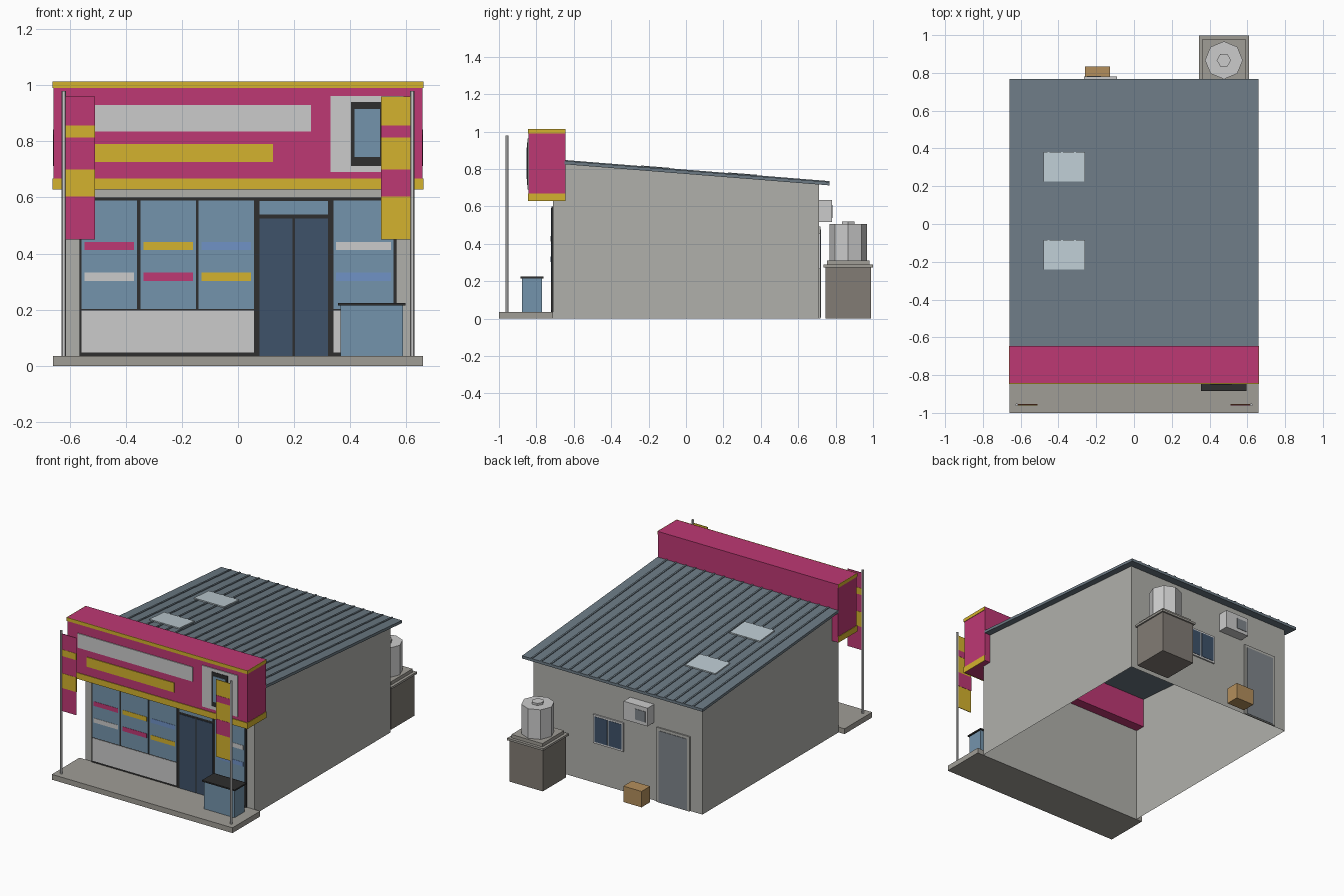
import bpy
from math import pi

if "Cube" in bpy.data.objects:
    bpy.data.objects.remove(bpy.data.objects["Cube"])


def material(name, r, g, b):
    lin = lambda c: (c / 255 / 12.92) if c < 11 else ((c / 255 + 0.055) / 1.055) ** 2.4
    m = bpy.data.materials.new(name)
    m.diffuse_color = (lin(r), lin(g), lin(b), 1)
    m.use_nodes = True
    m.node_tree.nodes["Principled BSDF"].inputs["Base Color"].default_value = m.diffuse_color
    return m


MAGENTA = material("magenta", 190, 56, 116)
YELLOW = material("yellow", 212, 178, 46)
WHITE = material("off_white", 211, 211, 207)
DARK = material("dark_frame", 46, 46, 46)
GLASS = material("glass", 116, 148, 172)
DOOR = material("door_glass", 62, 82, 106)
LAVENDER = material("pale_blue", 112, 146, 198)
WALL = material("wall", 176, 176, 171)
PAVING = material("paving", 160, 157, 150)
ROOF = material("roof", 108, 122, 132)
SKY = material("skylight", 188, 202, 209)
STEEL = material("steel_door", 128, 134, 140)
PEDESTAL = material("pedestal", 130, 124, 117)
CARD = material("cardboard", 180, 143, 92)

BOX_FACES = [(0, 3, 2, 1), (4, 5, 6, 7), (0, 1, 5, 4), (1, 2, 6, 5), (2, 3, 7, 6), (3, 0, 4, 7)]


def mesh(name, verts, faces, mat):
    me = bpy.data.meshes.new(name)
    me.from_pydata(verts, [], faces)
    me.materials.append(mat)
    ob = bpy.data.objects.new(name, me)
    bpy.context.collection.objects.link(ob)
    return ob


def box(name, x0, x1, y0, y1, z0, z1, mat):
    v = [(x, y, z) for z in (z0, z1) for x, y in ((x0, y0), (x1, y0), (x1, y1), (x0, y1))]
    return mesh(name, v, BOX_FACES, mat)


def prism(name, sides, r, x, y, z0, z1, mat):
    bpy.ops.mesh.primitive_cylinder_add(vertices=sides, radius=r, depth=z1 - z0,
                                        location=(x, y, (z0 + z1) / 2), rotation=(0, 0, pi / 2))
    ob = bpy.context.object
    ob.name = name
    ob.data.materials.append(mat)
    return ob


def roof_z(y):
    return 0.842 - 0.0797 * (y + 0.64)


def roof_piece(name, x0, x1, y0, y1, low, high, mat):
    v = [(x, y, roof_z(y) + h) for h in (low, high)
         for x, y in ((x0, y0), (x1, y0), (x1, y1), (x0, y1))]
    return mesh(name, v, BOX_FACES, mat)


# Hollow wall shell, open below, with a sloping top
corners = [(-0.617, -0.71), (0.617, -0.71), (0.617, 0.71), (-0.617, 0.71)]
mesh("walls", [(x, y, 0) for x, y in corners] + [(x, y, roof_z(y) - 0.018) for x, y in corners],
     BOX_FACES[2:], WALL)
box("front_step", -0.66, 0.66, -1, -0.712, 0, 0.035, PAVING)

# Roof sheet, ribs and skylights
roof_piece("roof", -0.66, 0.66, -0.65, 0.768, -0.018, 0, ROOF)
ribs = roof_piece("roof_ribs", -0.596, -0.585, -0.645, 0.768, -0.001, 0.005, ROOF)
arr = ribs.modifiers.new("repeat", "ARRAY")
arr.count = 18
arr.use_relative_offset = False
arr.use_constant_offset = True
arr.constant_offset_displace = (1.32 / 19, 0, 0)
for i, y in enumerate((-0.24, 0.225)):
    roof_piece(f"skylight_{i}", -0.48, -0.26, y, y + 0.155, 0, 0.008, SKY)

# Fascia sign box with yellow trim round three sides
box("sign_box", -0.658, 0.658, -0.842, -0.645, 0.63, 1.012, MAGENTA)
for tag, z0, z1 in (("top", 0.99, 1.0125), ("bottom", 0.628, 0.668)):
    box(f"sign_trim_{tag}_front", -0.661, 0.661, -0.846, -0.842, z0, z1, YELLOW)
    for s in (-1, 1):
        a, b = sorted((s * 0.658, s * 0.661))
        box(f"sign_trim_{tag}_side", a, b, -0.842, -0.645, z0, z1, YELLOW)
box("sign_white_strip", -0.58, 0.26, -0.847, -0.842, 0.835, 0.93, WHITE)
box("sign_yellow_strip", -0.515, 0.125, -0.847, -0.842, 0.727, 0.79, YELLOW)
box("sign_white_panel", 0.33, 0.59, -0.847, -0.842, 0.69, 0.962, WHITE)
box("sign_emblem_frame", 0.402, 0.52, -0.85, -0.847, 0.713, 0.94, DARK)
box("sign_emblem_pane", 0.415, 0.506, -0.852, -0.85, 0.745, 0.915, GLASS)

# Shopfront: dark backing frame with panes and panels
box("shop_frame", -0.565, 0.565, -0.72, -0.711, 0.035, 0.6, DARK)
panes = [(-0.557, -0.36), (-0.347, -0.15), (-0.14, 0.057), (0.34, 0.555)]
top_row = (MAGENTA, YELLOW, LAVENDER, WHITE)
low_row = (WHITE, MAGENTA, YELLOW, LAVENDER)
for i, (a, b) in enumerate(panes):
    box(f"window_{i}", a, b, -0.723, -0.72, 0.203, 0.59, GLASS)
    box(f"poster_high_{i}", a + 0.01, b - 0.01, -0.725, -0.723, 0.413, 0.442, top_row[i])
    box(f"poster_low_{i}", a + 0.01, b - 0.01, -0.725, -0.723, 0.303, 0.332, low_row[i])
for a, b in ((-0.557, 0.057), (0.34, 0.555)):
    box("lower_panel", a, b, -0.723, -0.72, 0.047, 0.198, WHITE)
box("transom", 0.077, 0.32, -0.723, -0.72, 0.54, 0.588, GLASS)
for a, b in ((0.077, 0.195), (0.203, 0.32)):
    box("door_leaf", a, b, -0.723, -0.72, 0.036, 0.525, DOOR)

# Banners on poles, colours swapped left to right
for side, s, base, band in (("left", -1, MAGENTA, YELLOW), ("right", 1, YELLOW, MAGENTA)):
    prism(f"banner_pole_{side}", 6, 0.008, s * 0.621, -0.957, 0.035, 0.98, WHITE)
    a, b = sorted((s * 0.51, s * 0.616))
    box(f"banner_{side}", a, b, -0.959, -0.955, 0.45, 0.96, base)
    for z0, z1 in ((0.603, 0.7), (0.814, 0.857)):
        box(f"banner_band_{side}", a, b, -0.9605, -0.9535, z0, z1, band)

# Bin on the step
box("bin", 0.365, 0.588, -0.877, -0.77, 0.035, 0.215, GLASS)
box("bin_lid", 0.356, 0.596, -0.885, -0.762, 0.215, 0.224, DARK)

# Back door and window
box("back_door_frame", -0.53, -0.29, 0.711, 0.72, 0, 0.493, WALL)
box("back_door", -0.513, -0.307, 0.72, 0.723, 0.005, 0.475, STEEL)
box("back_window_frame", -0.045, 0.175, 0.711, 0.72, 0.265, 0.455, WHITE)
for a, b in ((-0.033, 0.059), (0.071, 0.163)):
    box("back_window_pane", a, b, 0.72, 0.722, 0.277, 0.443, DOOR)

# Air conditioner and carton
box("air_conditioner", -0.265, -0.09, 0.711, 0.78, 0.515, 0.635, WHITE)
box("air_conditioner_grille", -0.25, -0.175, 0.78, 0.783, 0.538, 0.608, STEEL)
box("carton", -0.26, -0.127, 0.745, 0.835, 0, 0.105, CARD)

# Water tank on its pedestal
TX, TY = 0.476, 0.867


def square(name, r, z0, z1, mat):
    box(name, TX - r, TX + r, TY - r, TY + r, z0, z1, mat)


square("tank_pedestal", 0.122, 0, 0.274, PEDESTAL)
square("tank_slab", 0.132, 0.274, 0.288, PAVING)
square("tank_plate", 0.113, 0.288, 0.31, PAVING)
prism("tank", 8, 0.1, TX, TY, 0.31, 0.505, WHITE)
prism("tank_cap", 6, 0.038, TX, TY, 0.505, 0.519, WHITE)
